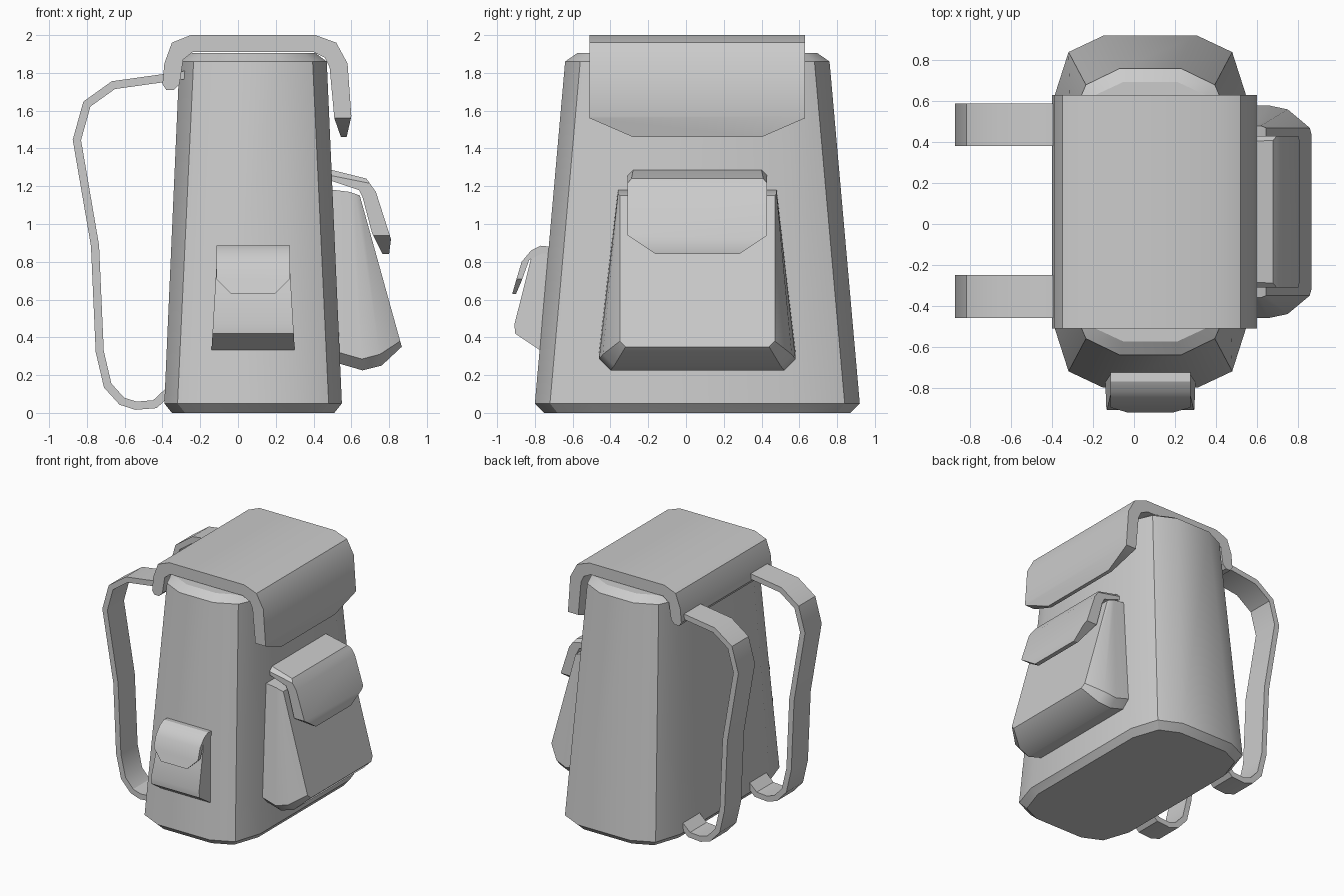
import bpy, bmesh
from math import radians
from mathutils import Vector

cube = bpy.data.objects.get("Cube")
if cube:
    bpy.data.objects.remove(cube)

GREY = (0.6, 0.6, 0.6, 1)
grey = bpy.data.materials.new("grey canvas")
grey.use_nodes = True
grey.diffuse_color = GREY
grey.node_tree.nodes["Principled BSDF"].inputs["Base Color"].default_value = GREY


def finish(name, bm):
    bmesh.ops.recalc_face_normals(bm, faces=bm.faces)
    mesh = bpy.data.meshes.new(name)
    bm.to_mesh(mesh)
    bm.free()
    mesh.materials.append(grey)
    obj = bpy.data.objects.new(name, mesh)
    bpy.context.collection.objects.link(obj)
    bpy.ops.object.select_all(action='DESELECT')
    obj.select_set(True)
    bpy.context.view_layer.objects.active = obj
    bpy.ops.object.shade_smooth_by_angle(angle=radians(30))
    return obj


def loft(rings):
    """Skin a list of equal-length rings and cap both ends."""
    bm = bmesh.new()
    rows = [[bm.verts.new(p) for p in ring] for ring in rings]
    n = len(rows[0])
    for a, b in zip(rows, rows[1:]):
        for i in range(n):
            j = (i + 1) % n
            bm.faces.new((a[i], a[j], b[j], b[i]))
    bm.faces.new(rows[0])
    bm.faces.new(rows[-1])
    return bm


def cut(bm, point, normal):
    """Trim off everything on the normal side of a plane and close it."""
    geom = bm.verts[:] + bm.edges[:] + bm.faces[:]
    res = bmesh.ops.bisect_plane(bm, geom=geom, plane_co=point, plane_no=normal,
                                 clear_outer=True)
    edges = [e for e in res["geom_cut"] if isinstance(e, bmesh.types.BMEdge)]
    bmesh.ops.holes_fill(bm, edges=edges)


def prism_y(profile, y0, y1):
    return loft([[(x, y, z) for x, z in profile] for y in (y0, y1)])


def prism_x(profile, x0, x1):
    return loft([[(x, y, z) for y, z in profile] for x in (x0, x1)])


# Main bag: twelve-sided tapering body
def body_ring(z, end, corner_x, corner_y, side, length):
    quarter = [(side, corner_y * 0.72), (corner_x, corner_y), (end, length)]
    half = quarter + [(-x, y) for x, y in reversed(quarter)]
    full = half + [(-x, -y) for x, y in half]
    return [(x + 0.08, y + 0.06, z) for x, y in full]


finish("bag_body", loft([
    body_ring(0, 0.21, 0.36, 0.74, 0.43, 0.81),
    body_ring(0.05, 0.23, 0.40, 0.78, 0.47, 0.86),
    body_ring(1.86, 0.15, 0.315, 0.62, 0.39, 0.70),
    body_ring(1.905, 0.13, 0.27, 0.57, 0.33, 0.635)]))

# Lid folded over the top, with trimmed front corners
lid = prism_y([(-0.40, 1.74), (-0.39, 1.85), (-0.35, 1.96), (-0.25, 2.0),
               (0.41, 2.0), (0.52, 1.96), (0.58, 1.85), (0.60, 1.57),
               (0.575, 1.46), (0.545, 1.46), (0.51, 1.56), (0.485, 1.83),
               (0.46, 1.88), (0.40, 1.91), (-0.24, 1.91), (-0.29, 1.87),
               (-0.31, 1.74), (-0.34, 1.71), (-0.38, 1.71)], -0.51, 0.63)
cut(lid, (0, -0.51, 1.56), (0, -0.10, -0.23))
cut(lid, (0, 0.63, 1.56), (0, 0.10, -0.23))
finish("lid", lid)


# Shoulder straps: flat bands following one path
def ribbon(path, thick):
    pts = [Vector(p) for p in path]
    outer, inner = [], []
    for i, p in enumerate(pts):
        a = (p - pts[i - 1]).normalized() if i else (pts[1] - p).normalized()
        b = (pts[i + 1] - p).normalized() if i < len(pts) - 1 else a
        normal = Vector((a.y + b.y, -a.x - b.x)).normalized()
        normal *= thick / 2 / max(0.5, normal.dot(Vector((a.y, -a.x))))
        outer.append(p + normal)
        inner.append(p - normal)
    return outer + inner[::-1]


strap_path = [(-0.27, 1.79), (-0.41, 1.77), (-0.66, 1.735), (-0.80, 1.635),
              (-0.853, 1.445), (-0.757, 0.885), (-0.732, 0.325), (-0.69, 0.145),
              (-0.615, 0.062), (-0.54, 0.038), (-0.44, 0.046), (-0.35, 0.13)]
for side, y in (("left", 0.38), ("right", -0.46)):
    finish("shoulder_strap_" + side, prism_y(ribbon(strap_path, 0.043), y, y + 0.21))


# Large pocket: sloping box with chamfered lower corners
def pocket_ring(top_x, top_z, top_w, low_x, low_z, low_w, chamfer):
    mid_x = low_x + (top_x - low_x) * chamfer / (top_z - low_z)
    half = [(top_x, top_w, top_z), (mid_x, low_w, low_z + chamfer),
            (low_x, low_w - chamfer, low_z)]
    ring = half + [(x, -y, z) for x, y, z in reversed(half)]
    return [(x, y + 0.06, z) for x, y, z in ring]


finish("large_pocket", loft([
    pocket_ring(0.35, 1.20, 0.42, 0.40, 0.30, 0.52, 0.06),
    pocket_ring(0.59, 1.17, 0.42, 0.66, 0.225, 0.52, 0.06),
    pocket_ring(0.62, 1.16, 0.42, 0.76, 0.25, 0.50, 0.06),
    pocket_ring(0.645, 1.15, 0.41, 0.867, 0.35, 0.41, 0.03)]))

# Large pocket flap
flap = prism_y([(0.38, 1.30), (0.50, 1.285), (0.68, 1.24), (0.73, 1.17),
                (0.81, 0.92), (0.80, 0.84), (0.765, 0.84), (0.71, 0.95),
                (0.66, 1.14), (0.64, 1.18), (0.49, 1.23), (0.38, 1.24)],
               -0.31, 0.43)
for y, s in ((-0.31, -1), (0.43, 1)):
    cut(flap, (0, y, 0.94), (0, s * 0.10, -0.15))
    cut(flap, (0.5, y, 1.255), (0.2, s, 1))
finish("large_pocket_flap", flap)

# Small end pocket, wider at the bottom
small = prism_x([(-0.66, 0.85), (-0.75, 0.85), (-0.82, 0.82), (-0.865, 0.64),
                 (-0.908, 0.47), (-0.905, 0.42), (-0.77, 0.33), (-0.70, 0.33)],
                -0.11, 0.27)
for v in small.verts:
    v.co.x = 0.08 + (v.co.x - 0.08) * (1 + 0.16 * (0.85 - v.co.z) / 0.52)
finish("small_pocket", small)

# Small pocket flap
small_flap = prism_x([(-0.66, 0.87), (-0.72, 0.88), (-0.77, 0.885), (-0.82, 0.86),
                      (-0.87, 0.80), (-0.90, 0.70), (-0.92, 0.63), (-0.90, 0.63),
                      (-0.87, 0.70), (-0.83, 0.81), (-0.76, 0.845), (-0.66, 0.84)],
                     -0.115, 0.275)
for x, s in ((-0.115, -1), (0.275, 1)):
    cut(small_flap, (x, 0, 0.71), (s * 0.08, 0, -0.08))
finish("small_pocket_flap", small_flap)
